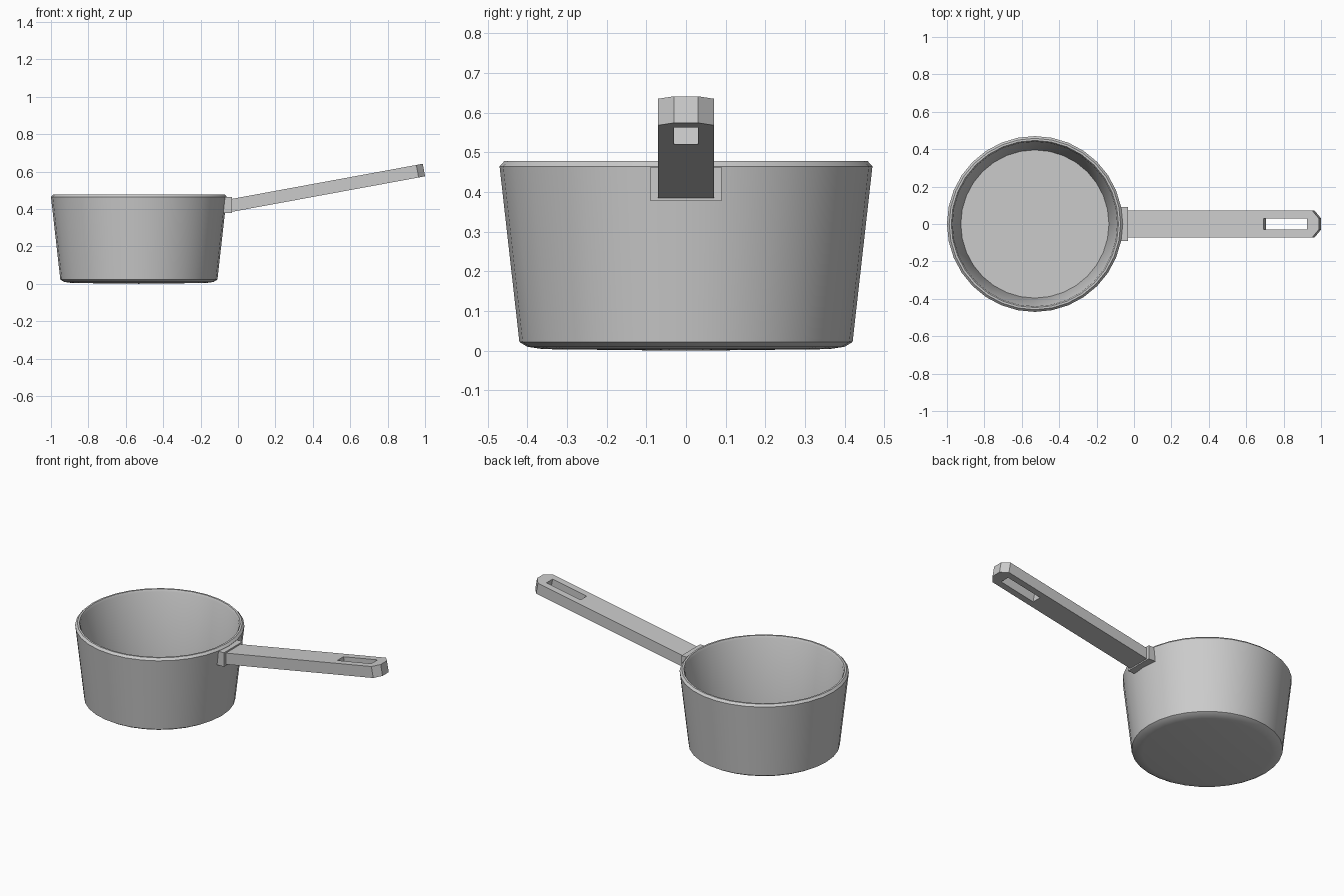
import bpy, bmesh, math
from mathutils import Vector

if "Cube" in bpy.data.objects:
    bpy.data.objects.remove(bpy.data.objects["Cube"])


def finish(name, bm, smooth=False):
    bmesh.ops.recalc_face_normals(bm, faces=bm.faces)
    mesh = bpy.data.meshes.new(name)
    bm.to_mesh(mesh)
    bm.free()
    obj = bpy.data.objects.new(name, mesh)
    bpy.context.collection.objects.link(obj)
    if smooth:
        bpy.ops.object.select_all(action='DESELECT')
        obj.select_set(True)
        bpy.context.view_layer.objects.active = obj
        bpy.ops.object.shade_smooth_by_angle(angle=math.radians(30))
    return obj


def extrude_plan(name, points, quads, z0, z1):
    """Flat plan of quads extruded into a solid, holes stay open."""
    bm = bmesh.new()
    verts = [bm.verts.new((x, y, z0)) for x, y in points]
    faces = [bm.faces.new([verts[i] for i in q]) for q in quads]
    geom = bmesh.ops.extrude_face_region(bm, geom=faces, use_keep_orig=True)['geom']
    moved = [g for g in geom if isinstance(g, bmesh.types.BMVert)]
    bmesh.ops.translate(bm, verts=moved, vec=(0, 0, z1 - z0))
    return finish(name, bm)


# Pot: lathed wall with rounded base and chamfered rim
profile = [(0, 0), (0.36, 0.004), (0.40, 0.01), (0.42, 0.022), (0.47, 0.465),
           (0.458, 0.478), (0.447, 0.478), (0.440, 0.465), (0.396, 0.03), (0, 0.03)]
bm = bmesh.new()
vs = [bm.verts.new((r, 0, z)) for r, z in profile]
es = [bm.edges.new(p) for p in zip(vs, vs[1:])]
bmesh.ops.spin(bm, geom=vs + es, cent=(0, 0, 0), axis=(0, 0, 1),
               angle=math.tau, steps=32, use_merge=True)
bmesh.ops.remove_doubles(bm, verts=bm.verts, dist=1e-5)
pot = finish("pot", bm, smooth=True)
pot.location.x = -0.53

# Bracket: small plate whose back follows the curve of the pot
ys = [-0.09, -0.045, 0, 0.045, 0.09]
back = [(-0.53 + math.sqrt(0.445 ** 2 - y * y), y) for y in ys]
front = [(-0.032, y) for y in ys]
bracket = extrude_plan("handle_bracket", back + front,
                       [(i, i + 5, i + 6, i + 1) for i in range(4)], 0.377, 0.463)

# Handle: slotted bar with chamfered tip, tilted upwards
start, end = Vector((-0.045, 0, 0.417)), Vector((0.994, 0, 0.608))
length = (end - start).length
rows = [(0, 0.071, 0.03), (0.757, 0.071, 0.03), (0.992, 0.071, 0.03),
        (length - 0.035, 0.071, 0.03), (length, 0.03, 0.015)]
points = [(x, y) for x, w, s in rows for y in (-w, -s, s, w)]
quads = [(4 * r + c, 4 * r + 4 + c, 4 * r + 5 + c, 4 * r + 1 + c)
         for r in range(4) for c in range(3) if (r, c) != (1, 1)]
handle = extrude_plan("handle", points, quads, -0.034, 0.034)
handle.location = start
handle.rotation_euler.y = -math.atan2(end.z - start.z, end.x - start.x)
